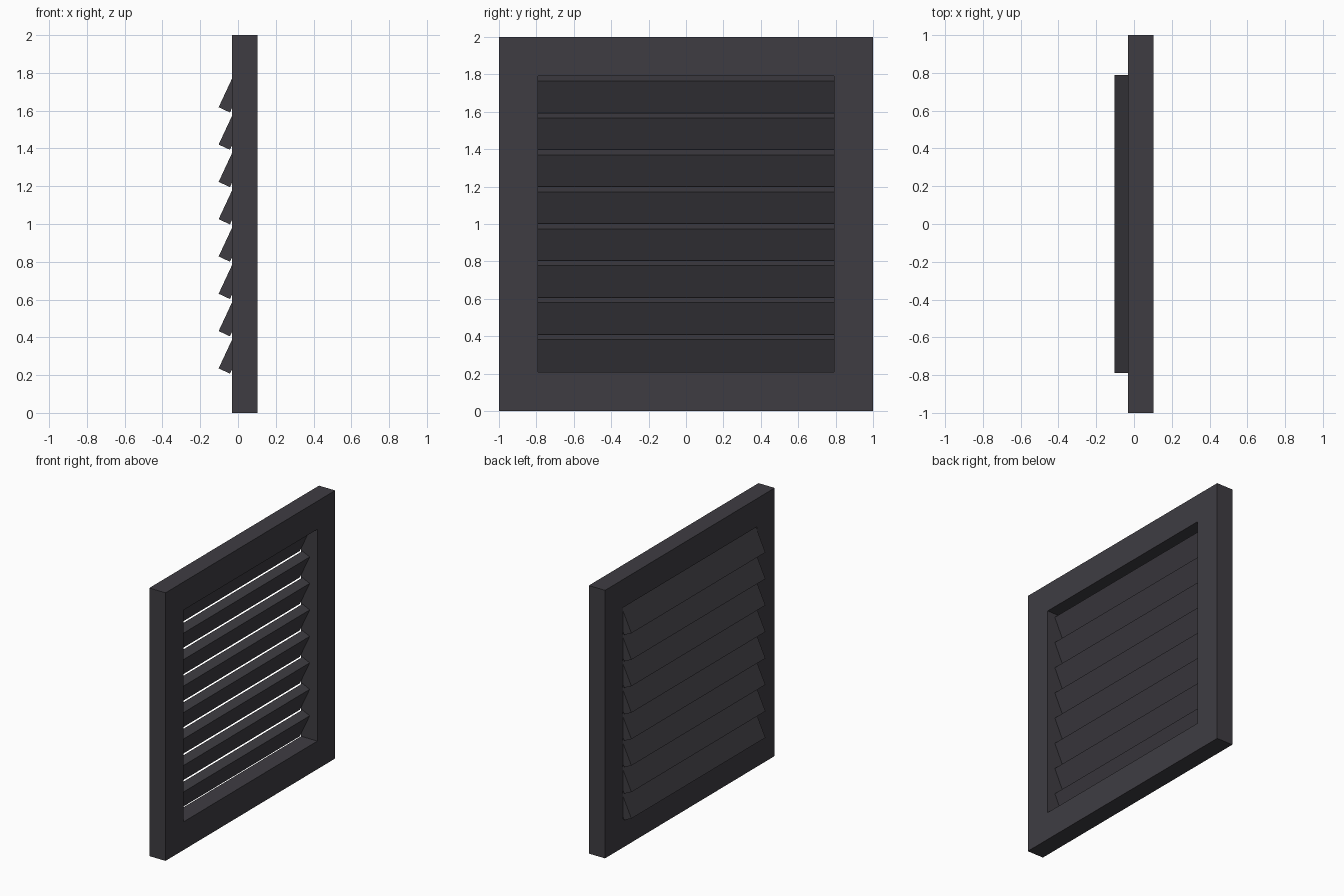
import bpy, bmesh, math
from mathutils import Matrix

if "Cube" in bpy.data.objects:
    bpy.data.objects.remove(bpy.data.objects["Cube"])

# Single charcoal colour
charcoal = bpy.data.materials.new("charcoal")
charcoal.diffuse_color = (0.049, 0.046, 0.055, 1)
charcoal.use_nodes = True
charcoal.node_tree.nodes["Principled BSDF"].inputs["Base Color"].default_value = charcoal.diffuse_color

BACK, FRONT = -0.032, 0.102      # frame depth along x
OUTER, INNER, MID = 1.0, 0.79, 1.0
SLATS = 8
PITCH = 2 * INNER / SLATS


def finish(name, bm):
    bmesh.ops.recalc_face_normals(bm, faces=bm.faces)
    mesh = bpy.data.meshes.new(name)
    bm.to_mesh(mesh)
    bm.free()
    mesh.materials.append(charcoal)
    ob = bpy.data.objects.new(name, mesh)
    bpy.context.collection.objects.link(ob)
    return ob


# Square frame: four rectangular loops joined into a ring
bm = bmesh.new()
corners = [(-1, -1), (1, -1), (1, 1), (-1, 1)]
loops = [[bm.verts.new((x, y * r, MID + z * r)) for y, z in corners]
         for x, r in ((BACK, OUTER), (FRONT, OUTER), (FRONT, INNER), (BACK, INNER))]
for i in range(4):
    a, b = loops[i], loops[(i + 1) % 4]
    for j in range(4):
        k = (j + 1) % 4
        bm.faces.new((a[j], a[k], b[k], b[j]))
finish("frame", bm)

# Tilted louvre slats, centred on the back face of the frame
for i in range(SLATS):
    bm = bmesh.new()
    bmesh.ops.create_cube(bm, size=1, matrix=Matrix.Diagonal((0.066, 2 * INNER, 0.192, 1)))
    slat = finish(f"slat_{i + 1}", bm)
    slat.location = (BACK, 0, MID - INNER + PITCH * (i + 0.5))
    slat.rotation_euler = (0, math.radians(25), 0)
